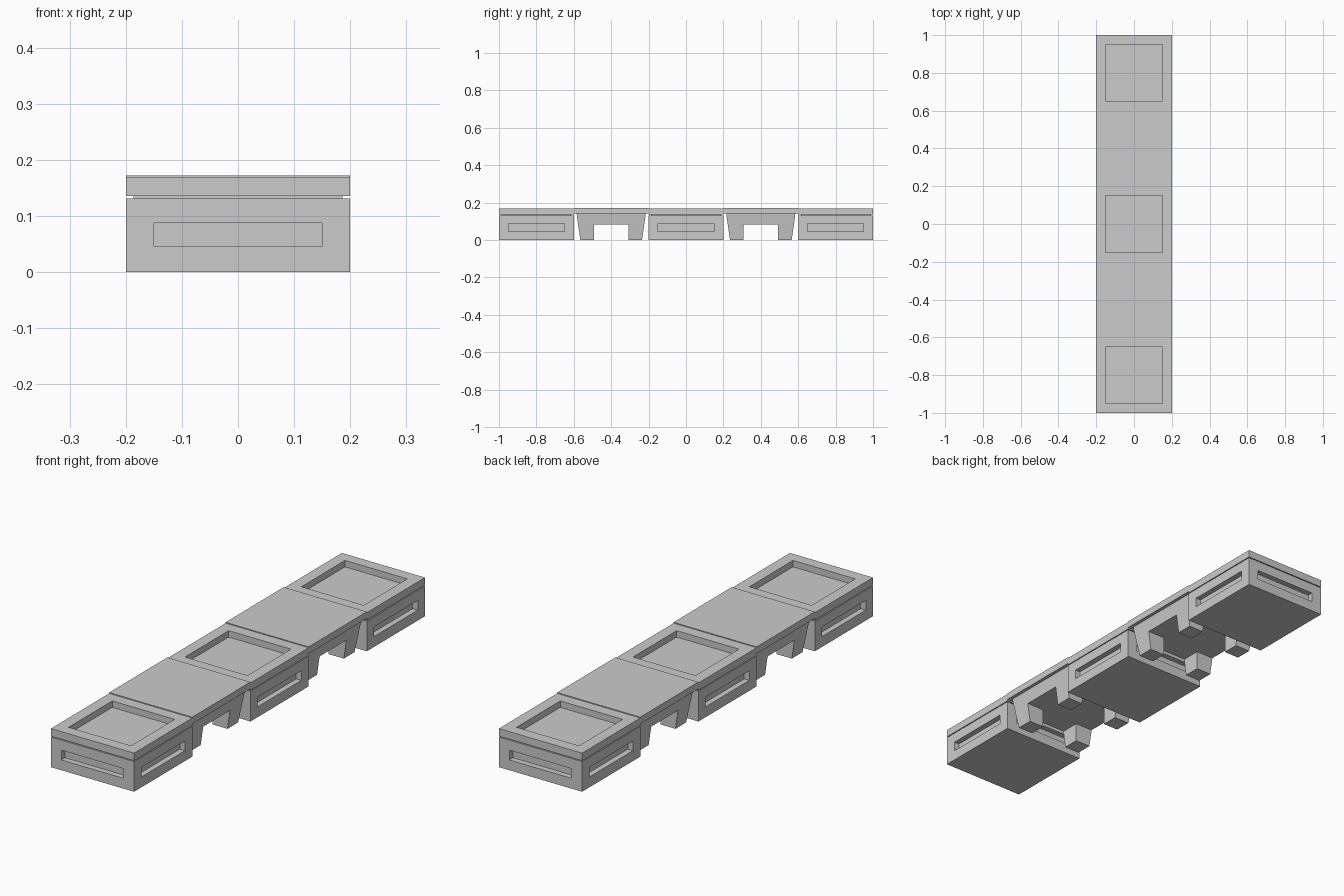
import bpy, bmesh
from mathutils import Vector

if "Cube" in bpy.data.objects:
    bpy.data.objects.remove(bpy.data.objects["Cube"])

stone = bpy.data.materials.new("light grey concrete")
stone.diffuse_color = (0.6, 0.6, 0.6, 1)
stone.use_nodes = True
stone.node_tree.nodes["Principled BSDF"].inputs["Base Color"].default_value = stone.diffuse_color


def finish(bm, name):
    bmesh.ops.recalc_face_normals(bm, faces=bm.faces[:])
    me = bpy.data.meshes.new(name)
    bm.to_mesh(me)
    bm.free()
    me.materials.append(stone)
    bpy.context.collection.objects.link(bpy.data.objects.new(name, me))


def block(bottom, top, z0, z1):
    """Six-sided block between two rectangles given as (x0, x1, y0, y1)."""
    bm = bmesh.new()
    rings = []
    for (x0, x1, y0, y1), z in ((bottom, z0), (top, z1)):
        rings.append([bm.verts.new((x, y, z)) for x, y in
                      ((x0, y0), (x1, y0), (x1, y1), (x0, y1))])
    lo, hi = rings
    bm.faces.new(lo[::-1])
    bm.faces.new(hi)
    for i in range(4):
        j = (i + 1) % 4
        bm.faces.new((lo[i], lo[j], hi[j], hi[i]))
    bm.normal_update()
    return bm


def square(half, yc):
    return (-half, half, yc - half, yc + half)


def recess(bm, face, centre, half, depth):
    """Sink a rectangular panel of the given half sizes into a face."""
    normal = face.normal.copy()
    bmesh.ops.inset_individual(bm, faces=[face], thickness=0.01)
    base = face.calc_center_median()
    for v in face.verts:
        for a in range(3):
            if abs(normal[a]) < 0.5:
                side = 1 if v.co[a] > base[a] else -1
                v.co[a] = centre[a] + side * half[a]
    bmesh.ops.inset_individual(bm, faces=[face], thickness=0, depth=0)
    for v in face.verts:
        v.co -= normal * depth


def planter(yc):
    # body with a slot in each side
    sq = square(0.2, yc)
    bm = block(sq, sq, 0, 0.131)
    for f in [f for f in bm.faces if abs(f.normal.z) < 0.5]:
        recess(bm, f, Vector((0, yc, 0.066)), (0.15, 0.15, 0.021), 0.025)
    finish(bm, "planter_body")
    # narrow shadow gap
    sq = square(0.186, yc)
    finish(block(sq, sq, 0.131, 0.135), "planter_neck")
    # rim with a sunken bed
    sq = square(0.2, yc)
    bm = block(sq, sq, 0.135, 0.168)
    for f in [f for f in bm.faces if f.normal.z > 0.5]:
        recess(bm, f, Vector((0, yc, 0)), (0.15, 0.15, 0), 0.028)
    finish(bm, "planter_rim")


def bench(yc):
    sq = square(0.2, yc)
    finish(block(sq, sq, 0.142, 0.172), "bench_seat")
    finish(block(square(0.177, yc), square(0.185, yc), 0.083, 0.142), "bench_apron")
    # four legs, outer faces tapering inwards
    for sx in (-1, 1):
        for sy in (-1, 1):
            def foot(outer):
                return (*sorted((sx * 0.092, sx * outer)),
                        *sorted((yc + sy * 0.092, yc + sy * outer)))
            finish(block(foot(0.165), foot(0.177), 0, 0.083), "bench_leg")


for y in (-0.8, 0, 0.8):
    planter(y)
for y in (-0.4, 0.4):
    bench(y)
